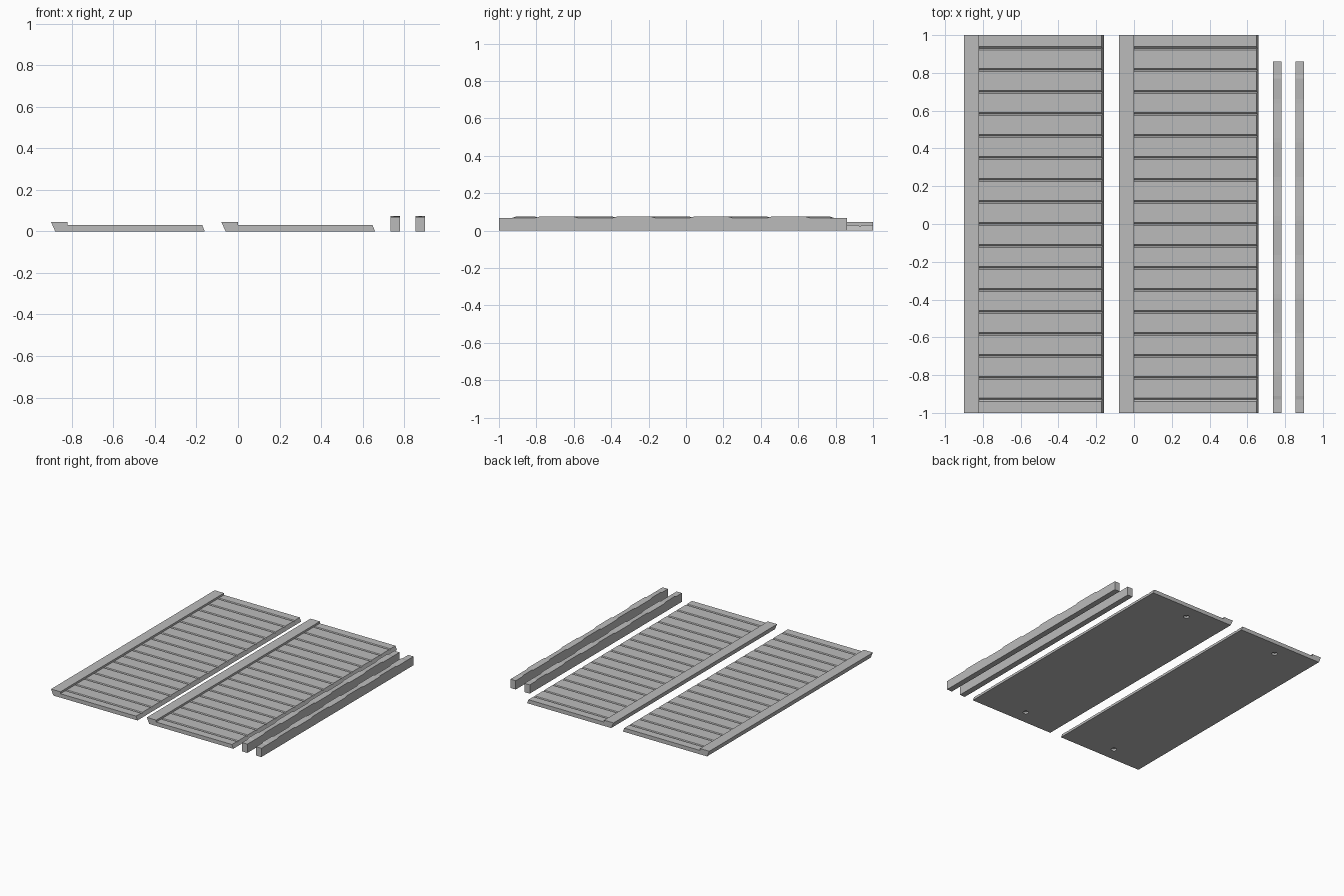
import bpy, bmesh

if "Cube" in bpy.data.objects:
    bpy.data.objects.remove(bpy.data.objects["Cube"])

grey = bpy.data.materials.new("plain_grey")
grey.diffuse_color = (0.5, 0.5, 0.5, 1)
grey.use_nodes = True
grey.node_tree.nodes["Principled BSDF"].inputs["Base Color"].default_value = grey.diffuse_color


def loft(name, sections):
    """Solid through a list of (y, [(x, z), ...]) cross-sections."""
    bm = bmesh.new()
    rings = [[bm.verts.new((x, y, z)) for x, z in pts] for y, pts in sections]
    n = len(rings[0])
    for a, b in zip(rings, rings[1:]):
        for i in range(n):
            j = (i + 1) % n
            bm.faces.new((a[i], a[j], b[j], b[i]))
    bm.faces.new(rings[0])
    bm.faces.new(rings[-1])
    bmesh.ops.dissolve_limit(bm, angle_limit=0.01, verts=bm.verts[:], edges=bm.edges[:])
    bmesh.ops.recalc_face_normals(bm, faces=bm.faces[:])
    mesh = bpy.data.meshes.new(name)
    bm.to_mesh(mesh)
    bm.free()
    mesh.materials.append(grey)
    obj = bpy.data.objects.new(name, mesh)
    bpy.context.collection.objects.link(obj)
    return obj


# Grooved board panel with a raised, slanted rail along its left edge
TOP, DEPTH, HALF, PITCH = 0.03, 0.008, 0.008, 0.1163


def panel_section(x0, top):
    return [(x0 + 0.02, 0), (x0 + 0.74, 0), (x0 + 0.74 - 0.4 * top, top),
            (x0 + 0.08, top), (x0 + 0.08, 0.045), (x0, 0.045)]


def panel(name, x0):
    stations = [(-1, TOP)]
    for k in range(-8, 9):
        y = k * PITCH
        stations += [(y - HALF, TOP), (y, TOP - DEPTH), (y + HALF, TOP)]
    stations.append((1, TOP))
    obj = loft(name, [(y, panel_section(x0, t)) for y, t in stations])
    # Peg holes in the underside
    for side in (-1, 1):
        bpy.ops.mesh.primitive_cylinder_add(vertices=24, radius=0.02, depth=0.03,
                                            location=(x0 + 0.34, side * 0.89, 0))
        cutter = bpy.context.object
        cutter.name = name + "_hole_cutter"
        cutter.data.materials.append(grey)
        cutter.hide_render = True
        cutter.hide_viewport = True
        mod = obj.modifiers.new("peg_hole", 'BOOLEAN')
        mod.operation = 'DIFFERENCE'
        mod.solver = 'EXACT'
        mod.object = cutter


panel("left_panel", -0.90)
panel("right_panel", -0.08)


# Beams whose top leans alternately left and right along the length
def beam(name, x0, width=0.045, low=0.068, high=0.075):
    def section(left, right):
        return [(x0, 0), (x0 + width, 0), (x0 + width, right), (x0, left)]

    sections = [(-1, section(low, low)), (-0.93, section(low, low))]
    start = -0.91
    for k in range(9):
        end = min(-0.795 + 0.2065 * k - 0.012, 0.77)
        if k == 8:
            end = 0.77
        tilt = (high, low) if k % 2 == 0 else (low, high)
        sections += [(start, section(*tilt)), (end, section(*tilt))]
        start = end + 0.024
    sections += [(0.79, section(low, low)), (0.86, section(low, low))]
    return loft(name, sections)


beam("inner_beam", 0.735)
beam("outer_beam", 0.855)
